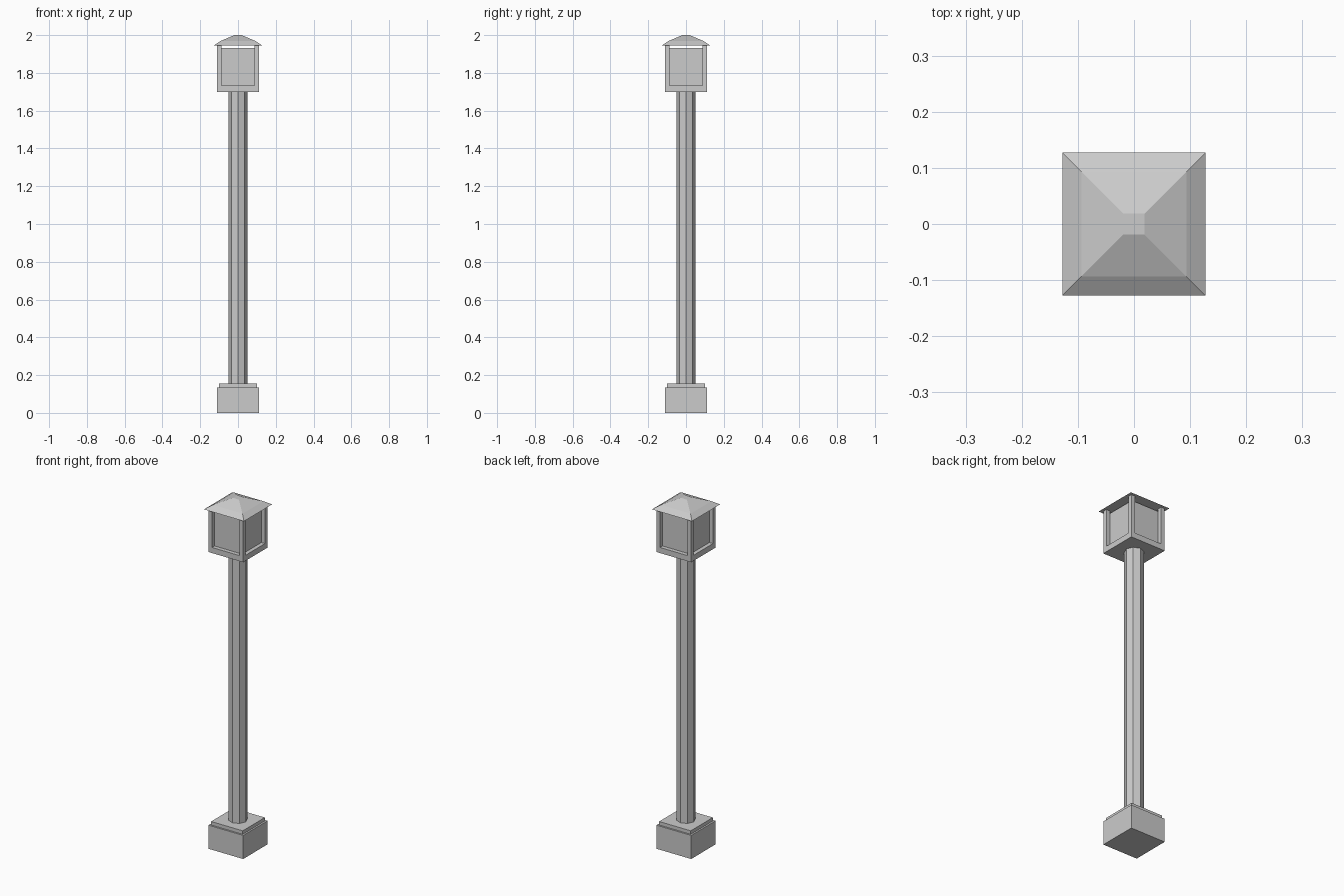
import bpy
import math

old = bpy.data.objects.get("Cube")
if old:
    bpy.data.objects.remove(old, do_unlink=True)

# One plain grey for the whole lamp post
grey = bpy.data.materials.new("stone_grey")
grey.use_nodes = True
colour = (0.6, 0.6, 0.6, 1)
grey.diffuse_color = colour
grey.node_tree.nodes["Principled BSDF"].inputs["Base Color"].default_value = colour


def prism(name, sides, r1, r2, z0, z1, x=0, y=0, turn=0):
    """Upright tapered prism between two heights."""
    bpy.ops.mesh.primitive_cone_add(
        vertices=sides, radius1=r1, radius2=r2, depth=z1 - z0,
        location=(x, y, (z0 + z1) / 2))
    ob = bpy.context.object
    ob.name = name
    ob.data.name = name
    ob.rotation_euler.z = turn
    ob.data.materials.append(grey)
    return ob


def block(name, half0, half1, z0, z1, x=0, y=0):
    """Square block or frustum given by its half widths."""
    d = math.sqrt(2)
    return prism(name, 4, half0 * d, half1 * d, z0, z1, x, y, math.pi / 4)


# Stepped base
block("base_block", 0.11, 0.11, 0, 0.135)
block("base_step", 0.1, 0.1, 0.135, 0.155)

# Octagonal pole
prism("pole", 8, 0.05, 0.05, 0.155, 1.7)

# Lantern: floor, recessed panels and four corner posts up to the roof
block("lantern_floor", 0.11, 0.11, 1.7, 1.732)
block("lantern_panels", 0.087, 0.087, 1.732, 1.931)
for side, sx in (("left", 1), ("right", -1)):
    for end, sy in (("front", -1), ("back", 1)):
        block(f"lantern_post_{end}_{side}", 0.0115, 0.0115, 1.732, 1.946,
              sx * 0.0985, sy * 0.0985)

# Two-pitch roof
block("roof_eave", 0.127, 0.094, 1.946, 1.968)
block("roof_cap", 0.094, 0.019, 1.968, 2.0)
